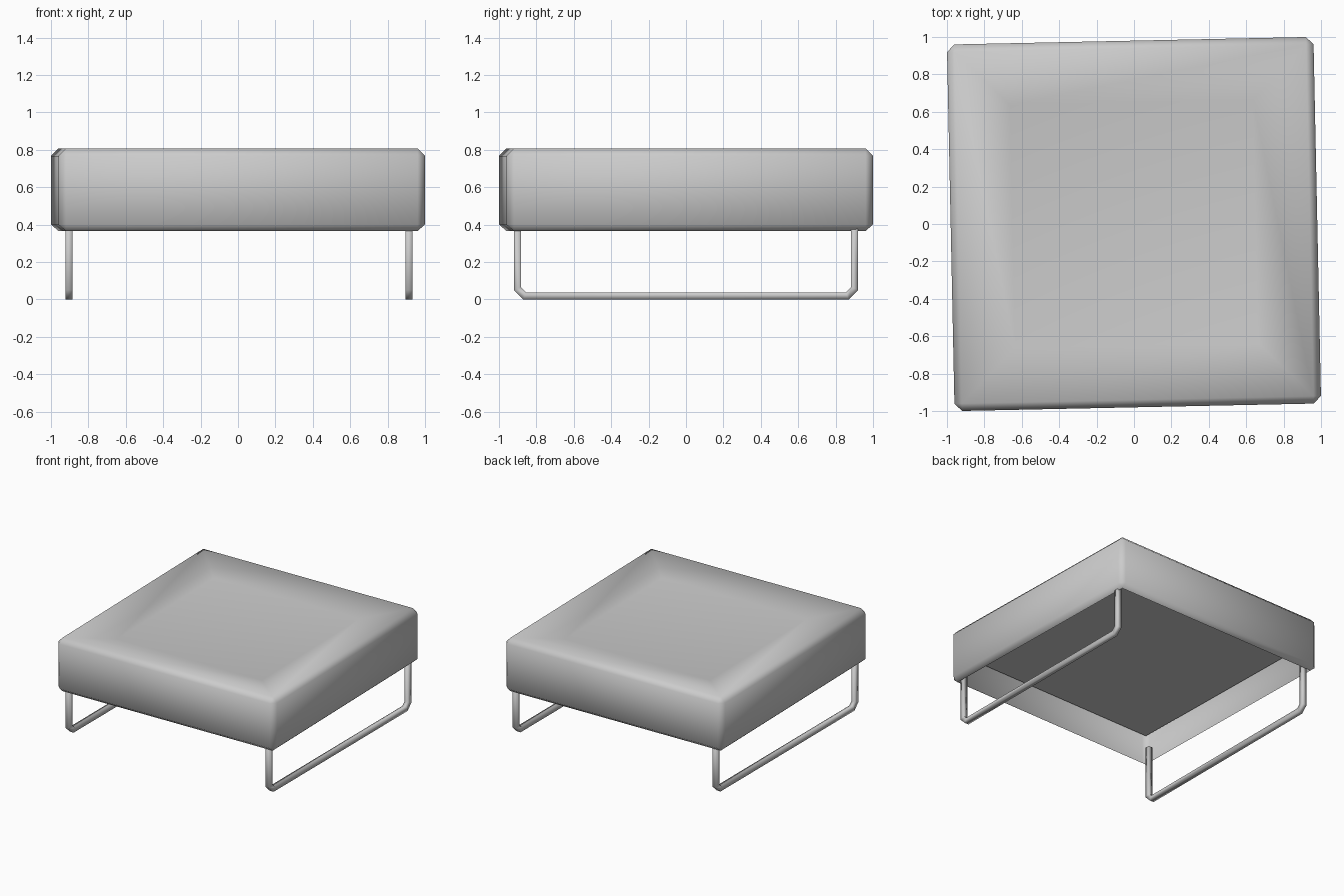
import bpy, bmesh, math

if "Cube" in bpy.data.objects:
    bpy.data.objects.remove(bpy.data.objects["Cube"])


def finish(name, bm, smooth=True):
    bmesh.ops.remove_doubles(bm, verts=bm.verts, dist=0.0005)
    mesh = bpy.data.meshes.new(name)
    bm.to_mesh(mesh)
    bm.free()
    for p in mesh.polygons:
        p.use_smooth = smooth
    obj = bpy.data.objects.new(name, mesh)
    bpy.context.collection.objects.link(obj)
    return obj


def square_ring(bm, h, c, z):
    # square of half size h with corners cut by c
    k = h - c
    pts = [(h, -k), (h, k), (k, h), (-k, h), (-h, k), (-h, -k), (-k, -h), (k, -h)]
    return [bm.verts.new((x, y, z)) for x, y in pts]


def bridge(bm, a, b):
    n = len(a)
    for i in range(n):
        j = (i + 1) % n
        bm.faces.new((a[i], a[j], b[j], b[i]))


TURN = math.radians(1.2)

# Cushion: bevelled block with a dished top, open underneath, slightly turned
bm = bmesh.new()
profile = [(0.94, 0, 0.365), (0.98, 0.04, 0.40), (0.98, 0.04, 0.767),
           (0.94, 0, 0.807), (0.65, 0, 0.757)]
rings = [square_ring(bm, *p) for p in profile]
for a, b in zip(rings, rings[1:]):
    bridge(bm, a, b)
bm.faces.new(rings[-1])
cushion = finish("cushion", bm)
cushion.rotation_euler.z = TURN

# Recessed underside panel
bm = bmesh.new()
bm.faces.new(reversed(square_ring(bm, 0.955, 0, 0.625)))
panel = finish("underside_panel", bm, False)
panel.rotation_euler.z = TURN


# Square-section runners: U-shaped bars with cut corners
def runner(name, x, r=0.0185):
    half = [(0.902, 0.48), (0.902, 0.058), (0.862, r)]
    path = [(-y, z) for y, z in half] + half[::-1]
    bm = bmesh.new()
    loops = []
    for i, (y, z) in enumerate(path):
        # mitre direction from neighbouring segments
        angs = []
        for p, q in ((i - 1, i), (i, i + 1)):
            if p >= 0 and q < len(path):
                angs.append(math.atan2(path[q][1] - path[p][1], path[q][0] - path[p][0]))
        mid = sum(angs) / len(angs)
        k = r / math.cos((angs[-1] - angs[0]) / 2)
        loops.append([bm.verts.new((x + sx * r, y - sd * k * math.sin(mid), z + sd * k * math.cos(mid)))
                      for sx, sd in ((1, -1), (1, 1), (-1, 1), (-1, -1))])
    for a, b in zip(loops, loops[1:]):
        bridge(bm, a, b)
    bm.faces.new(reversed(loops[0]))
    bm.faces.new(loops[-1])
    bmesh.ops.recalc_face_normals(bm, faces=bm.faces)
    return finish(name, bm)


runner("left_leg_frame", -0.904)
runner("right_leg_frame", 0.914)
